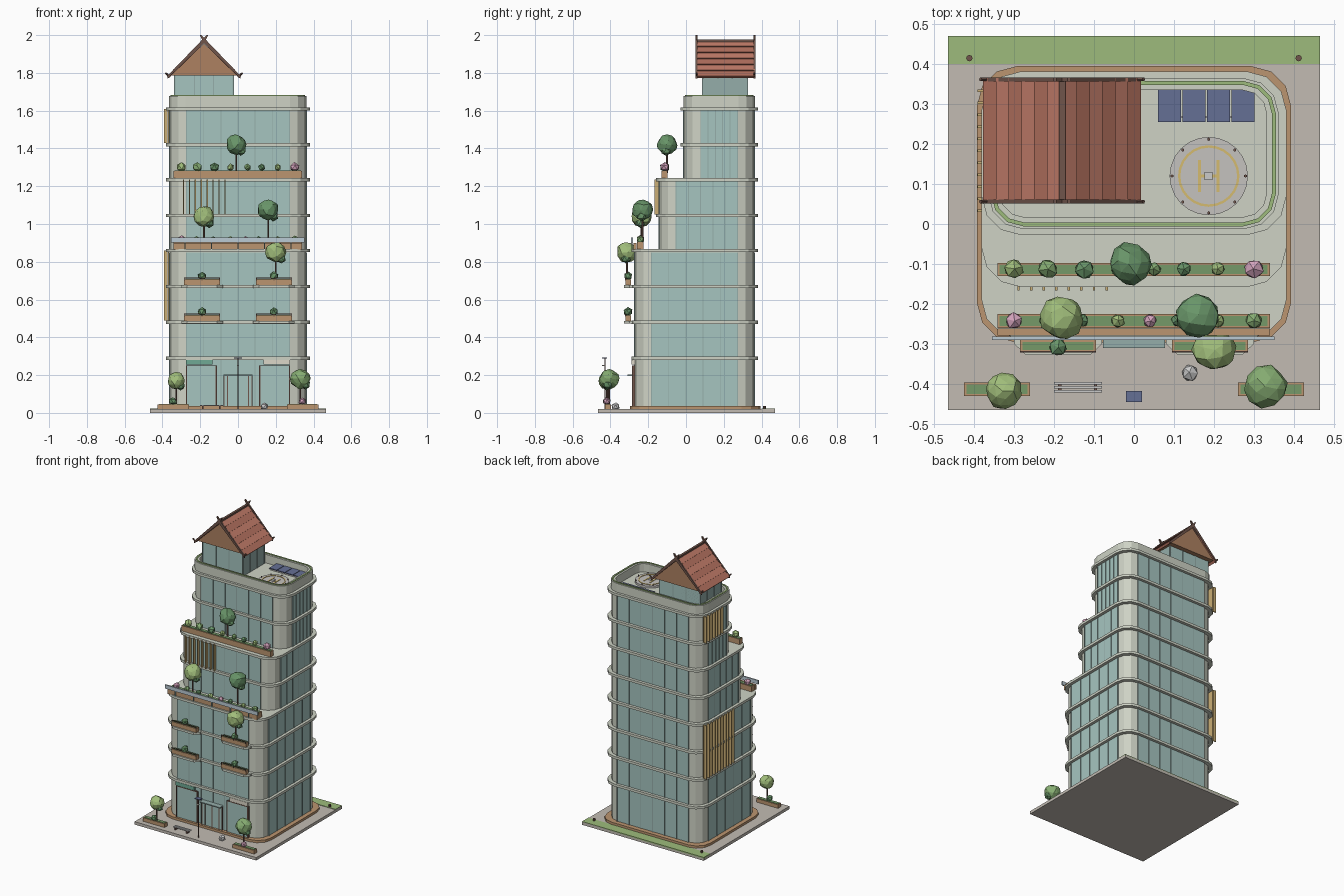
import bpy, bmesh, math, random
from mathutils import Vector, Matrix

if "Cube" in bpy.data.objects:
    bpy.data.objects.remove(bpy.data.objects["Cube"])
random.seed(4)

def mat(name, r, g, b):
    m = bpy.data.materials.new(name)
    m.diffuse_color = (r, g, b, 1)
    m.use_nodes = True
    m.node_tree.nodes["Principled BSDF"].inputs["Base Color"].default_value = m.diffuse_color
    return m

CONC = mat("concrete", .62, .65, .56); GLASS = mat("glass", .38, .56, .53)
MULL = mat("mullion", .30, .42, .40); BRICK = mat("terracotta", .50, .30, .16)
WOOD = mat("slat_wood", .60, .43, .18); DARK = mat("dark_timber", .16, .09, .07)
TILE = [mat("tile_a", .53, .20, .14), mat("tile_b", .44, .16, .11)]
GABLE = mat("gable", .42, .22, .12); PAVE = mat("paving", .54, .50, .45)
GRASS = mat("grass", .34, .50, .20); SOIL = mat("planting", .18, .32, .14)
LEAF = [mat("leaf_light", .36, .52, .20), mat("leaf_mid", .24, .42, .17), mat("leaf_dark", .14, .30, .14)]
PINK = mat("blossom", .68, .38, .52); NAVY = mat("solar", .13, .16, .30)
GREY = mat("pad_grey", .56, .54, .52); GOLD = mat("gold", .66, .50, .16)
RAIL = mat("rail_glass", .50, .60, .66); SIGN = mat("awning_green", .16, .40, .30)
BEIGE = mat("awning_beige", .72, .68, .58); LIGHT = mat("light_stone", .72, .72, .70)

def finish(name, bm, m, smooth=None):
    bmesh.ops.recalc_face_normals(bm, faces=bm.faces)
    me = bpy.data.meshes.new(name)
    bm.to_mesh(me); bm.free()
    ob = bpy.data.objects.new(name, me)
    bpy.context.collection.objects.link(ob)
    me.materials.append(m)
    return ob

def boxes(name, lst, m):
    """each box: x0,x1,y0,y1,z0,z1"""
    bm = bmesh.new()
    for x0, x1, y0, y1, z0, z1 in lst:
        M = Matrix.Translation(((x0+x1)/2, (y0+y1)/2, (z0+z1)/2)) @ Matrix.Diagonal((x1-x0, y1-y0, z1-z0, 1))
        bmesh.ops.create_cube(bm, size=1, matrix=M)
    return finish(name, bm, m)

def rrect(x0, x1, y0, y1, r, seg=3):
    pts = []
    for cx, cy, a in ((x1-r, y1-r, 0), (x0+r, y1-r, 90), (x0+r, y0+r, 180), (x1-r, y0+r, 270)):
        for i in range(seg+1):
            t = math.radians(a + 90*i/seg)
            pts.append((cx + r*math.cos(t), cy + r*math.sin(t)))
    return pts

def prism(name, pts, a0, a1, m, axis="z"):
    put = (lambda p, a: (p[0], p[1], a)) if axis == "z" else (lambda p, a: (p[0], a, p[1]))
    bm = bmesh.new()
    lo = [bm.verts.new(put(p, a0)) for p in pts]
    hi = [bm.verts.new(put(p, a1)) for p in pts]
    bm.faces.new(lo); bm.faces.new(hi)
    for i in range(len(pts)):
        j = (i+1) % len(pts)
        bm.faces.new((lo[i], lo[j], hi[j], hi[i]))
    return finish(name, bm, m)

def ring(name, outer, inner, z0, z1, m):
    bm = bmesh.new()
    L = [[bm.verts.new((x, y, z)) for x, y in p] for p, z in ((outer, z0), (outer, z1), (inner, z1), (inner, z0))]
    n = len(outer)
    for k in range(4):
        A, B = L[k], L[(k+1) % 4]
        for i in range(n):
            j = (i+1) % n
            bm.faces.new((A[i], A[j], B[j], B[i]))
    return finish(name, bm, m)

def rod(name, a, b, r, m, seg=6):
    a, b = Vector(a), Vector(b)
    bm = bmesh.new()
    M = Matrix.Translation((a+b)/2) @ (b-a).to_track_quat('Z', 'Y').to_matrix().to_4x4()
    bmesh.ops.create_cone(bm, cap_ends=True, segments=seg, radius1=r, radius2=r, depth=(b-a).length, matrix=M)
    return finish(name, bm, m)

def blob(name, x, y, z, r, m, sub=1):
    bm = bmesh.new()
    M = Matrix.Translation((x, y, z)) @ Matrix.Rotation(random.uniform(0, 6), 4, 'Z')
    bmesh.ops.create_icosphere(bm, subdivisions=sub, radius=r, matrix=M)
    for v in bm.verts:
        v.co += Vector([random.uniform(-.08, .08)*r for _ in range(3)])
    return finish(name, bm, m)

def tree(x, y, z, r, base, m):
    rod("tree_trunk", (x, y, base), (x, y, z), .005, DARK)
    blob("tree_crown", x, y, z, r, m, 2)
    blob("tree_side_crown", x + r*.5, y - r*.1, z - r*.6, r*.5, LEAF[2])

def planter(x0, x1, y0, y1, z0, z1):
    boxes("planter", [(x0, x1, y0, y1, z0, z1)], BRICK)
    boxes("planter_soil", [(x0+.006, x1-.006, y0+.005, y1-.005, z1-.01, z1+.003)], SOIL)

# site: paving, lawn strip, plinth
boxes("paving", [(-.465, .465, -.465, .47, 0, .02)], PAVE)
boxes("lawn", [(-.465, .465, .40, .47, .015, .023)], GRASS)
prism("plinth", rrect(-.393, .393, -.297, .395, .10), .008, .036, BRICK)

# tower: three set-back tiers with concrete corners, glazing, mullions
W = .36
for label, yf, z0, z1 in (("lower", -.27, .03, .86), ("middle", -.14, .86, 1.235), ("upper", -.01, 1.235, 1.62)):
    prism(label+"_body", rrect(-W, W, yf, W, .088), z0, z1, CONC)
    e, c = .003, .088
    boxes(label+"_glazing", [(-W+c, W-c, yf-e, W+e, z0, z1-.01), (-W-e, W+e, yf+c, W-c, z0, z1-.01)], GLASS)
    ms, h, d = [], .0025, .006
    for i in range(7):
        x = -W+c + (2*W-2*c)*i/6
        ms.append((x-h, x+h, yf-d, W+d, z0, z1-.01))
    n = 5
    for i in range(n+1):
        y = yf+c + (W-yf-2*c)*i/n
        ms.append((-W-d, W+d, y-h, y+h, z0, z1-.01))
    boxes(label+"_mullions", ms, MULL)

# floor slabs, one per storey
for z in (.29, .48, .67, .86, 1.045, 1.235, 1.42, 1.61):
    yf = -.27 if z < .9 else -.14 if z < 1.3 else -.01
    prism("floor_slab", rrect(-.382, .382, yf-.018, .382, .10), z-.009, z+.008, CONC)

# roof parapet with planted rim
ring("parapet", rrect(-.365, .362, -.013, .365, .088), rrect(-.335, .332, .017, .335, .06), 1.61, 1.678, CONC)
ring("parapet_planting", rrect(-.358, .355, -.006, .358, .082), rrect(-.348, .345, .004, .348, .072), 1.67, 1.682, GRASS)

# rooftop pavilion
boxes("pavilion_glass", [(-.335, -.025, .09, .325, 1.61, 1.80)], GLASS)
boxes("pavilion_mullions", [(x-.003, x+.003, .086, .329, 1.61, 1.80) for x in (-.333, -.23, -.13, -.027)]
      + [(-.339, -.021, y-.003, y+.003, 1.61, 1.80) for y in (.093, .17, .245, .322)], MULL)
RX, RZ, EX, EZ = -.18, 1.968, .192, 1.778
prism("gable_wall", [(RX-.175, 1.785), (RX+.175, 1.785), (RX, 1.955)], .068, .357, GABLE, "y")
for s in (-1, 1):
    for i in range(6):   # overlapping tile courses
        t0, t1 = i/6, (i+1)/6
        P = lambda t, up: (RX + s*EX*t + s*up*.7, RZ - (RZ-EZ)*t + up*.7)
        prism("tile_course", [P(t0, -.008), P(t1, -.008), P(t1, .008), P(t0, .002)], .06, .365, TILE[i % 2], "y")
    for y in (.056, .362):   # barge boards, crossed ridge horns, upturned eaves
        prism("barge_board", [(RX-s*.022, RZ+.032), (RX-s*.014, RZ+.032), (RX+s*EX, EZ+.008), (RX+s*EX, EZ-.008), (RX, RZ-.012)],
              y-.005, y+.005, DARK, "y")
        rod("eave_horn", (RX+s*(EX-.012), y, EZ), (RX+s*(EX+.012), y, EZ+.022), .005, DARK)
boxes("ridge_cap", [(RX-.008, RX+.008, .056, .366, RZ-.004, RZ+.008)], DARK)

# solar panels
for i in range(4):
    x = .06 + i*.0615
    o = boxes("solar_panel", [(x, x+.057, .255, .35, 1.632, 1.638)], NAVY)
boxes("solar_frame", [(.06, .30, .265, .27, 1.615, 1.633), (.06, .30, .335, .34, 1.615, 1.633)], GREY)

# landing pad
HX, HY = .187, .12
rod("landing_pad", (HX, HY, 1.615), (HX, HY, 1.634), .098, GREY, 24)
circ = lambda r: [(HX+r*math.cos(k*math.pi/12), HY+r*math.sin(k*math.pi/12)) for k in range(24)]
ring("pad_ring", circ(.077), circ(.071), 1.632, 1.637, GOLD)
boxes("pad_marking", [(HX-.027, HX-.019, HY-.04, HY+.04, 1.632, 1.637), (HX+.019, HX+.027, HY-.04, HY+.04, 1.632, 1.637),
                      (HX-.02, HX+.02, HY-.004, HY+.004, 1.632, 1.637)], GOLD)
boxes("pad_hub", [(HX-.01, HX+.01, HY-.01, HY+.01, 1.634, 1.645)], LIGHT)
for k in range(8):
    a = k*math.pi/4
    rod("pad_light", (HX+.092*math.cos(a), HY+.092*math.sin(a), 1.63), (HX+.092*math.cos(a), HY+.092*math.sin(a), 1.642), .004, DARK)

# timber sun slats
boxes("front_slats", [(-.292+i*.0315, -.286+i*.0315, -.166, -.146, 1.05, 1.235) for i in range(8)], WOOD)
boxes("side_slats_low", [(-.392, -.372, .03+i*.03, .036+i*.03, .49, .86) for i in range(11)], WOOD)
boxes("side_slats_high", [(-.392, -.372, .15+i*.03, .156+i*.03, 1.43, 1.61) for i in range(7)], WOOD)
boxes("slat_backing", [(-.370, -.364, .03, .335, .49, .86), (-.370, -.364, .15, .335, 1.43, 1.61)], WOOD)

# terrace planters, rail and balconies
planter(-.342, .34, -.13, -.097, 1.24, 1.28)
planter(-.342, .34, -.26, -.225, .865, .905)
boxes("terrace_rail", [(-.355, .352, -.290, -.281, .902, .928)], RAIL)
boxes("terrace_rail_posts", [(x-.003, x+.003, -.288, -.282, .86, .905) for x in (-.28, -.14, 0, .14, .28)], MULL)
boxes("terrace_kerb", [(-.342, .34, -.279, -.262, .865, .90)], BRICK)
for z in (.48, .67):
    for s in (-1, 1):
        c = s*.19
        prism("balcony_slab", [(c-.11, -.27), (c-.11, -.30), (c-.08, -.328), (c+.08, -.328), (c+.11, -.30), (c+.11, -.27)],
              z-.008, z+.007, CONC)
        planter(c-.095, c+.095, -.32, -.29, z+.006, z+.035)
        boxes("balcony_rail", [(c-.095, c+.095, -.322, -.318, z+.042, z+.046)]
              + [(c+k*.092-.002, c+k*.092+.002, -.322, -.318, z+.03, z+.044) for k in (-1, 0, 1)], DARK)
        blob("balcony_shrub", c, -.307, z+.055, .024, LEAF[2])

# shrubs
for i, x in enumerate((-.30, -.215, -.125, -.04, .05, .125, .21, .30)):
    blob("upper_shrub", x, -.113, 1.30, .026 if i < 3 or i > 6 else .019, PINK if i == 7 else LEAF[i % 3])
for i, x in enumerate((-.30, -.22, -.13, -.04, .04, .11, .21, .30)):
    blob("middle_shrub", x, -.242, .918, .022 if i in (0, 7) else .018, PINK if i in (0, 4) else LEAF[i % 3])

# trees
tree(-.01, -.10, 1.42, .053, 1.27, LEAF[2])
tree(-.18, -.235, 1.04, .055, .90, LEAF[0])
tree(.16, -.23, 1.075, .055, .90, LEAF[2])
tree(.20, -.312, .85, .055, .70, LEAF[0])
tree(-.327, -.418, .17, .046, .04, LEAF[0])
tree(.33, -.407, .18, .053, .04, LEAF[1])

# street planters
planter(-.425, -.26, -.43, -.397, .02, .045)
planter(.26, .425, -.43, -.397, .02, .045)
blob("street_shrub", -.345, -.42, .062, .022, LEAF[2])
blob("street_flowers", .34, -.42, .062, .020, PINK)

# entrance, canopy and shopfronts
boxes("entrance_glass", [(-.075, .075, -.282, -.27, .03, .195)], GLASS)
boxes("door_frame", [(x-.003, x+.003, -.285, -.27, .03, .195) for x in (-.075, -.055, 0, .055, .075)], DARK)
boxes("entrance_canopy", [(-.078, .078, -.31, -.27, .196, .203)], MULL)
for s, a in ((-1, SIGN), (1, BEIGE)):
    x0, x1 = sorted((s*.115, s*.273))
    boxes("shopfront_glass", [(x0, x1, -.282, -.27, .03, .25)], GLASS)
    boxes("shopfront_frame", [(x-.003, x+.003, -.285, -.27, .03, .25) for x in (x0, x1)] + [(x0, x1, -.285, -.27, .247, .252)], DARK)
    boxes("shopfront_awning", [(min(s*.135, s*.275), max(s*.135, s*.275), -.288, -.27, .255, .28)], a)

# bench, stone seat, solar street lamp, back bollards
boxes("bench_seat", [(-.20, -.08, y, y+.007, .036, .041) for y in (-.422, -.412, -.402)], LIGHT)
boxes("bench_legs", [(x, x+.008, -.422, -.397, .018, .037) for x in (-.19, -.10)], DARK)
blob("stone_seat", .14, -.372, .033, .022, LIGHT)
rod("lamp_post", (0, -.43, .015), (0, -.43, .29), .0025, DARK)
boxes("lamp_panel", [(-.02, .02, -.445, -.418, .288, .293)], NAVY)
boxes("lamp_head", [(-.006, .006, -.445, -.428, .248, .254)], BEIGE)
for s in (-1, 1):
    rod("bollard", (s*.412, .415, .015), (s*.412, .415, .036), .008, DARK, 8)
